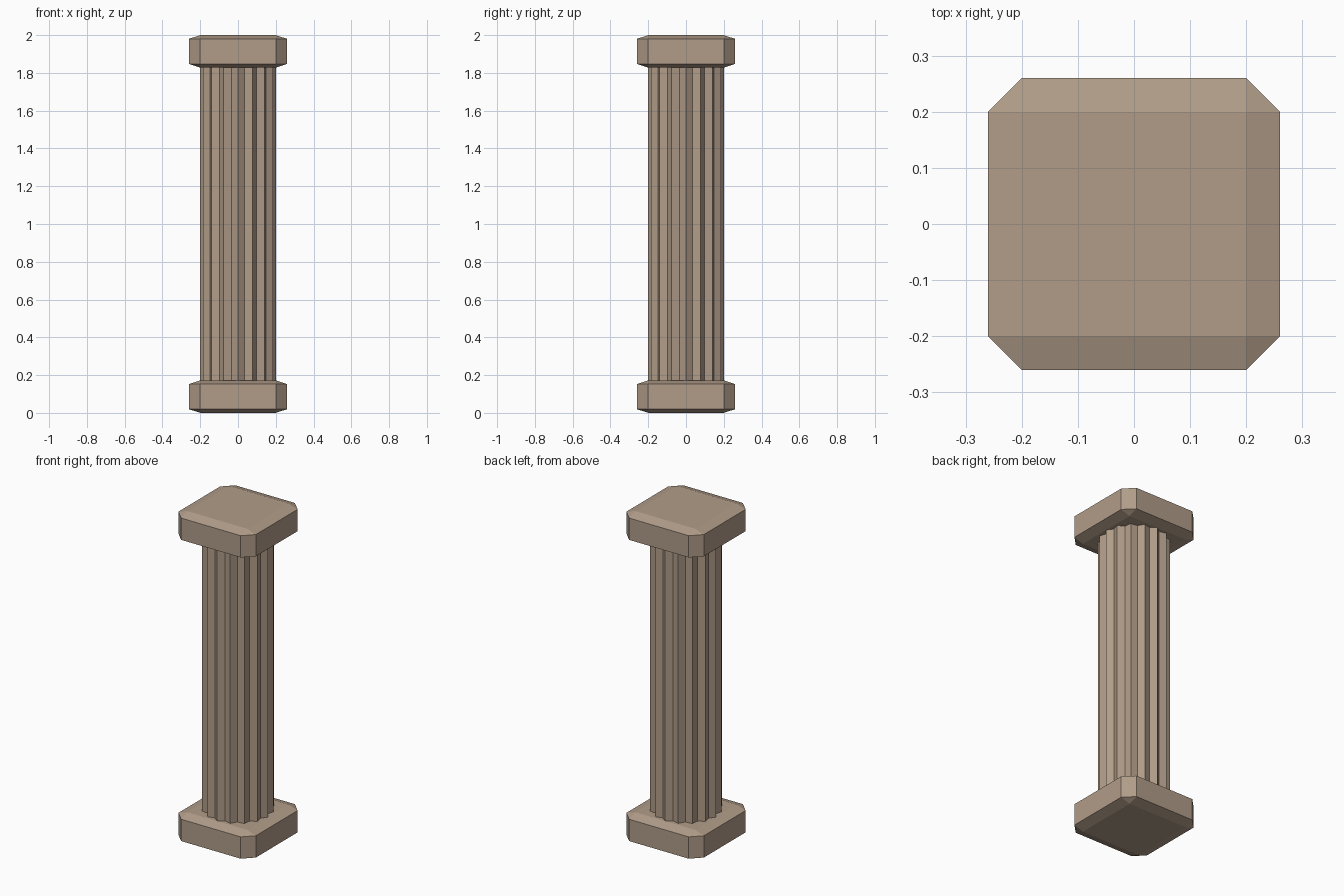
import bpy, bmesh, math

if "Cube" in bpy.data.objects:
    bpy.data.objects.remove(bpy.data.objects["Cube"])

stone = bpy.data.materials.new("tan_stone")
stone.diffuse_color = (0.44, 0.335, 0.25, 1)
stone.use_nodes = True
stone.node_tree.nodes["Principled BSDF"].inputs["Base Color"].default_value = stone.diffuse_color

HEIGHT = 2.0
BLOCK_W, BLOCK_H = 0.52, 0.172
RIDGE_R, VALLEY_R, FLUTES = 0.20, 0.177, 16


def add_object(name, bm):
    bmesh.ops.recalc_face_normals(bm, faces=bm.faces)
    mesh = bpy.data.meshes.new(name)
    bm.to_mesh(mesh)
    bm.free()
    mesh.materials.append(stone)
    obj = bpy.data.objects.new(name, mesh)
    bpy.context.collection.objects.link(obj)
    return obj


# Chamfered slab: bevel a unit cube, then flatten it so the chamfers stretch too
def add_block(name, z):
    bm = bmesh.new()
    bmesh.ops.create_cube(bm, size=1)
    bmesh.ops.bevel(bm, geom=bm.edges[:], offset=0.06 / BLOCK_W,
                    offset_type='OFFSET', segments=1, affect='EDGES')
    bmesh.ops.scale(bm, vec=(BLOCK_W, BLOCK_W, BLOCK_H), verts=bm.verts)
    obj = add_object(name, bm)
    obj.location.z = z


add_block("base", BLOCK_H / 2)
add_block("capital", HEIGHT - BLOCK_H / 2)

# Fluted shaft: star-shaped outline with alternating ridges and valleys
bm = bmesh.new()
z0, z1 = BLOCK_H - 0.005, HEIGHT - BLOCK_H + 0.005
ring = []
for i in range(2 * FLUTES):
    a = math.pi * i / FLUTES
    r = VALLEY_R if i % 2 else RIDGE_R
    ring.append(bm.verts.new((r * math.cos(a), r * math.sin(a), z0)))
bottom = bm.faces.new(ring)
side = bmesh.ops.extrude_face_region(bm, geom=[bottom], use_keep_orig=True)
top = [v for v in side["geom"] if isinstance(v, bmesh.types.BMVert)]
bmesh.ops.translate(bm, vec=(0, 0, z1 - z0), verts=top)
add_object("fluted_shaft", bm)
